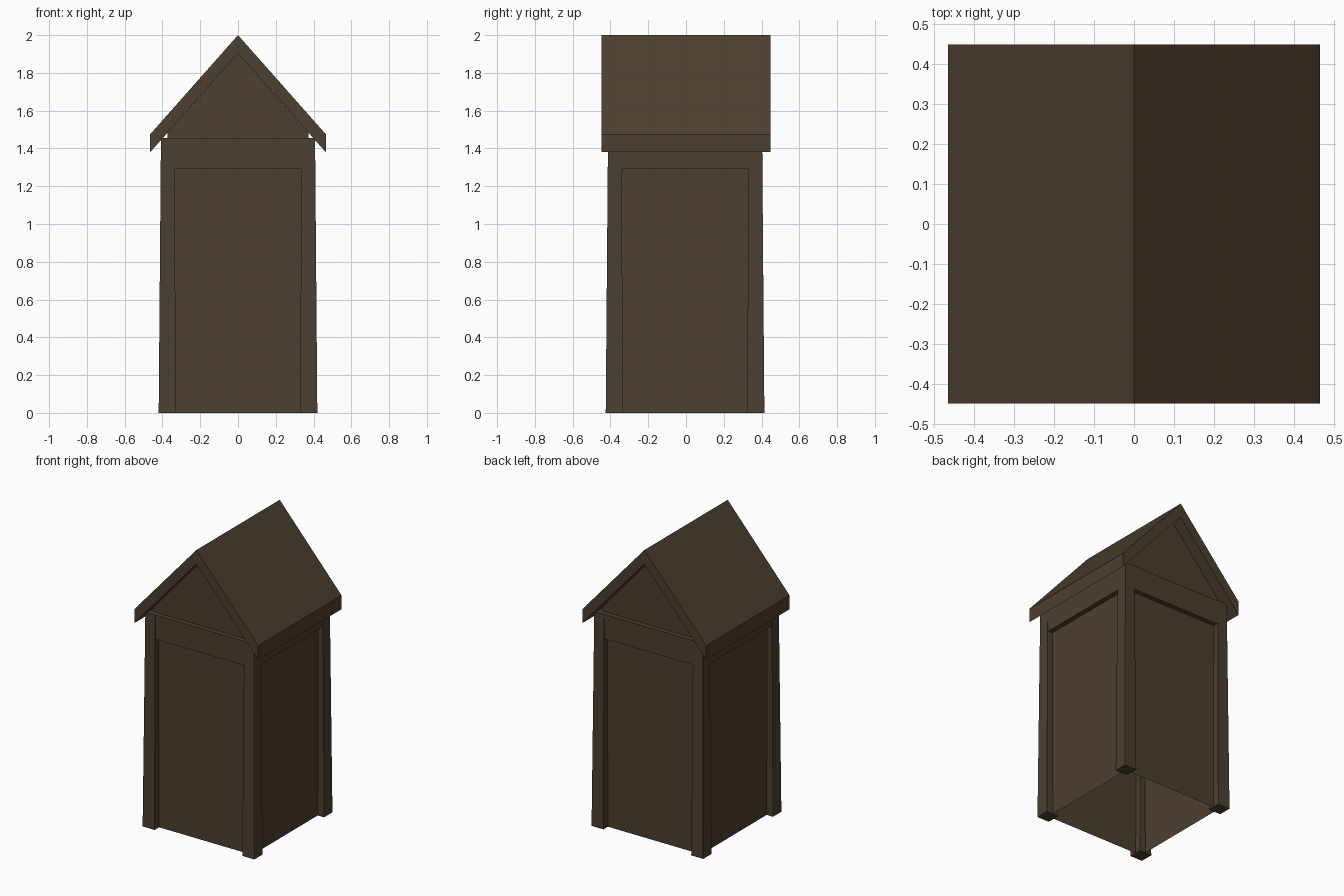
import bpy

if "Cube" in bpy.data.objects:
    bpy.data.objects.remove(bpy.data.objects["Cube"])

# One dark timber colour for the whole hut
wood = bpy.data.materials.new("dark brown wood")
wood.diffuse_color = (0.072, 0.050, 0.029, 1)
wood.use_nodes = True
wood.node_tree.nodes["Principled BSDF"].inputs["Base Color"].default_value = wood.diffuse_color

CY = -0.005          # body sits very slightly forward
EAVE_Z, PITCH = 1.455, 1.13


def make(name, verts, faces):
    me = bpy.data.meshes.new(name)
    me.from_pydata(verts, [], faces)
    me.materials.append(wood)
    ob = bpy.data.objects.new(name, me)
    bpy.context.collection.objects.link(ob)
    return ob


def extrude_y(name, profile, y0, y1, caps=True, skip=()):
    """Extrude an x/z profile (counter-clockwise seen from the front) along y."""
    n = len(profile)
    verts = [(x, y, z) for y in (y0, y1) for x, z in profile]
    faces = [(i, i + n, (i + 1) % n + n, (i + 1) % n) for i in range(n) if i not in skip]
    if caps:
        faces += [tuple(range(n)), tuple(reversed(range(n, 2 * n)))]
    return make(name, verts, faces)


def box(name, x0, x1, y0, y1, z0, z1):
    return extrude_y(name, [(x0, z0), (x1, z0), (x1, z1), (x0, z1)], y0, y1)


# Gabled roof: chevron slab with vertical eave cuts
ex = 0.465
extrude_y("roof", [(0, 2.0), (-ex, 1.475), (-ex, 1.38), (0, 1.905), (ex, 1.38), (ex, 1.475)],
          -0.448, 0.448, caps=False)
for side, y in (("front", -0.448), ("back", 0.448)):
    v = [(0, y, 2.0), (-ex, y, 1.475), (-ex, y, 1.38), (0, y, 1.905), (ex, y, 1.38), (ex, y, 1.475)]
    f = [(0, 1, 2, 3), (0, 3, 4, 5)]
    make(side + "_roof_edge", v, f if y < 0 else [tuple(reversed(q)) for q in f])

# Hollow wall shell with gable ends, open underneath and under the roof
w = 0.372
extrude_y("walls", [(-w, 0), (w, 0), (w, 1.905 - PITCH * w), (0, 1.905), (-w, 1.905 - PITCH * w)],
          CY - w, CY + w, skip=(0, 2, 3))

# Corner posts, widening slightly toward the ground
for sx, a in ((-1, "left"), (1, "right")):
    for sy, b in ((-1, "front"), (1, "back")):
        verts = []
        for lo, hi, z in ((0.33, 0.42, 0), (0.335, 0.408, EAVE_Z)):
            ring = [(lo, lo), (hi, lo), (hi, hi), (lo, hi)]
            if sx * sy < 0:
                ring.reverse()
            verts += [(sx * x, sy * y + CY, z) for x, y in ring]
        sides = [(i, (i + 1) % 4, (i + 1) % 4 + 4, i + 4) for i in range(4)]
        make(f"{b}_{a}_post", verts, sides + [(3, 2, 1, 0), (4, 5, 6, 7)])

# Top beams between the posts
for s, a, b in ((-1, "left", "front"), (1, "right", "back")):
    d0, d1 = sorted((s * w, s * 0.405))
    box(b + "_beam", -0.34, 0.34, d0 + CY, d1 + CY, 1.29, EAVE_Z)
    box(a + "_beam", d0, d1, CY - 0.34, CY + 0.34, 1.29, 1.445)
